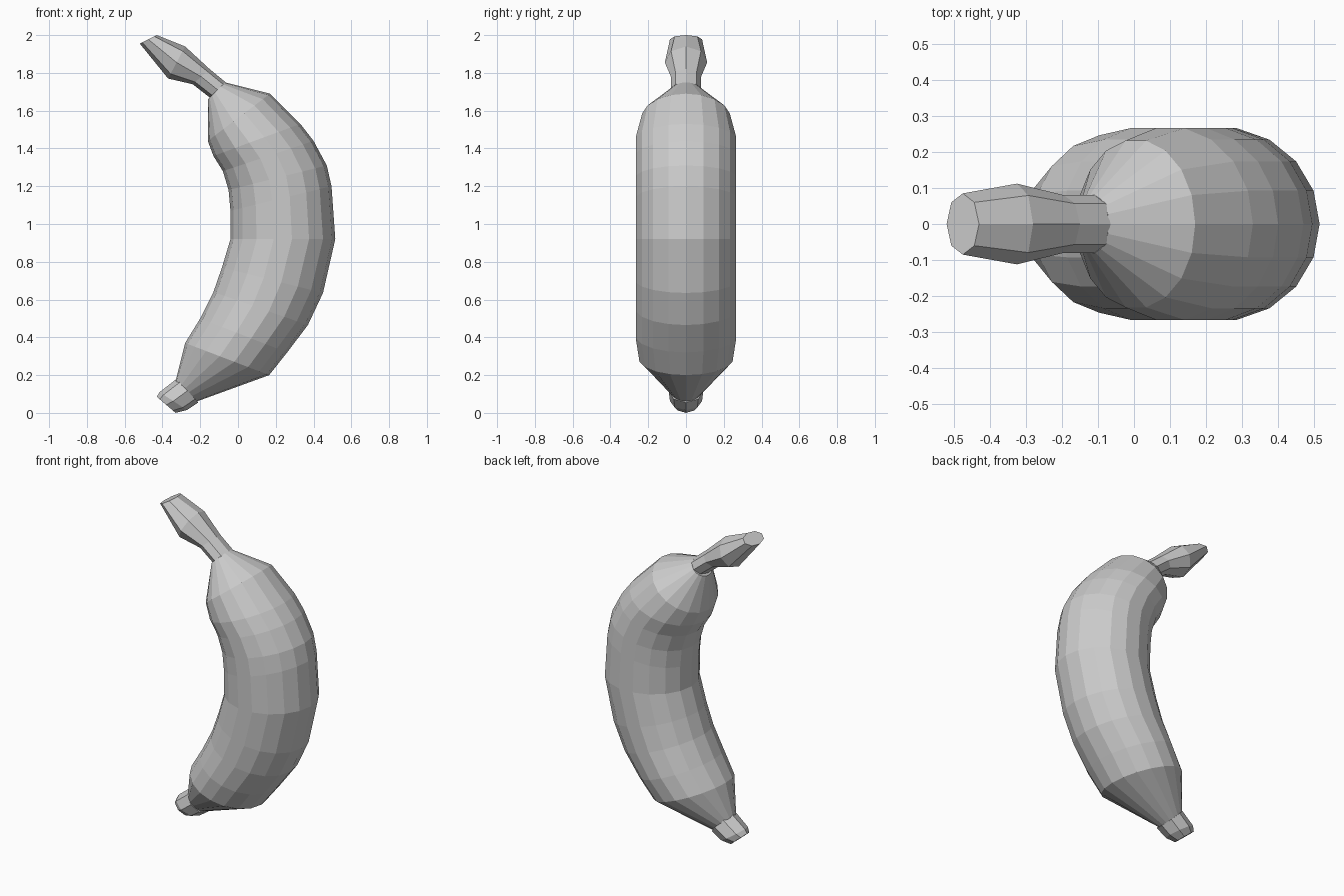
import bpy, bmesh, math
from mathutils import Vector


def loft(name, rings, sides):
    """Skin of rings; each ring = inner x, inner z, outer x, outer z, half width in y."""
    bm = bmesh.new()
    loops = []
    for xi, zi, xo, zo, w in rings:
        a, b = Vector((xi, 0, zi)), Vector((xo, 0, zo))
        centre, half = (a + b) / 2, (b - a) / 2
        loop = []
        for k in range(sides):
            t = 2 * math.pi * k / sides
            loop.append(bm.verts.new(centre + half * math.cos(t) + Vector((0, w * math.sin(t), 0))))
        loops.append(loop)
    for lo, hi in zip(loops, loops[1:]):
        for k in range(sides):
            n = (k + 1) % sides
            bm.faces.new((lo[k], lo[n], hi[n], hi[k]))
    bm.faces.new(loops[0][::-1])
    bm.faces.new(loops[-1])
    bmesh.ops.recalc_face_normals(bm, faces=bm.faces)
    mesh = bpy.data.meshes.new(name)
    bm.to_mesh(mesh)
    bm.free()
    obj = bpy.data.objects.new(name, mesh)
    bpy.context.collection.objects.link(obj)
    return obj


# Curved fruit body, bottom to top
loft("fruit_body", [
    (-0.33, 0.17, -0.22, 0.06, 0.08),
    (-0.28, 0.37, 0.165, 0.20, 0.25),
    (-0.20, 0.50, 0.26, 0.32, 0.27),
    (-0.13, 0.64, 0.37, 0.465, 0.27),
    (-0.085, 0.77, 0.45, 0.635, 0.27),
    (-0.04, 0.92, 0.515, 0.92, 0.27),
    (-0.04, 1.07, 0.495, 1.20, 0.27),
    (-0.05, 1.18, 0.47, 1.31, 0.27),
    (-0.08, 1.28, 0.40, 1.44, 0.27),
    (-0.13, 1.36, 0.33, 1.53, 0.27),
    (-0.16, 1.44, 0.17, 1.69, 0.235),
    (-0.16, 1.66, -0.07, 1.75, 0.08),
], 18)

# Stem, flaring towards its cut end
loft("stem", [
    (-0.15, 1.67, -0.065, 1.75, 0.08),
    (-0.24, 1.74, -0.15, 1.82, 0.08),
    (-0.37, 1.77, -0.28, 1.94, 0.112),
    (-0.52, 1.955, -0.43, 2.0, 0.085),
], 8)

# Blunt bottom tip
loft("bottom_tip", [
    (-0.43, 0.085, -0.33, 0.0, 0.06),
    (-0.415, 0.11, -0.27, 0.015, 0.085),
    (-0.325, 0.18, -0.21, 0.055, 0.092),
], 8)
